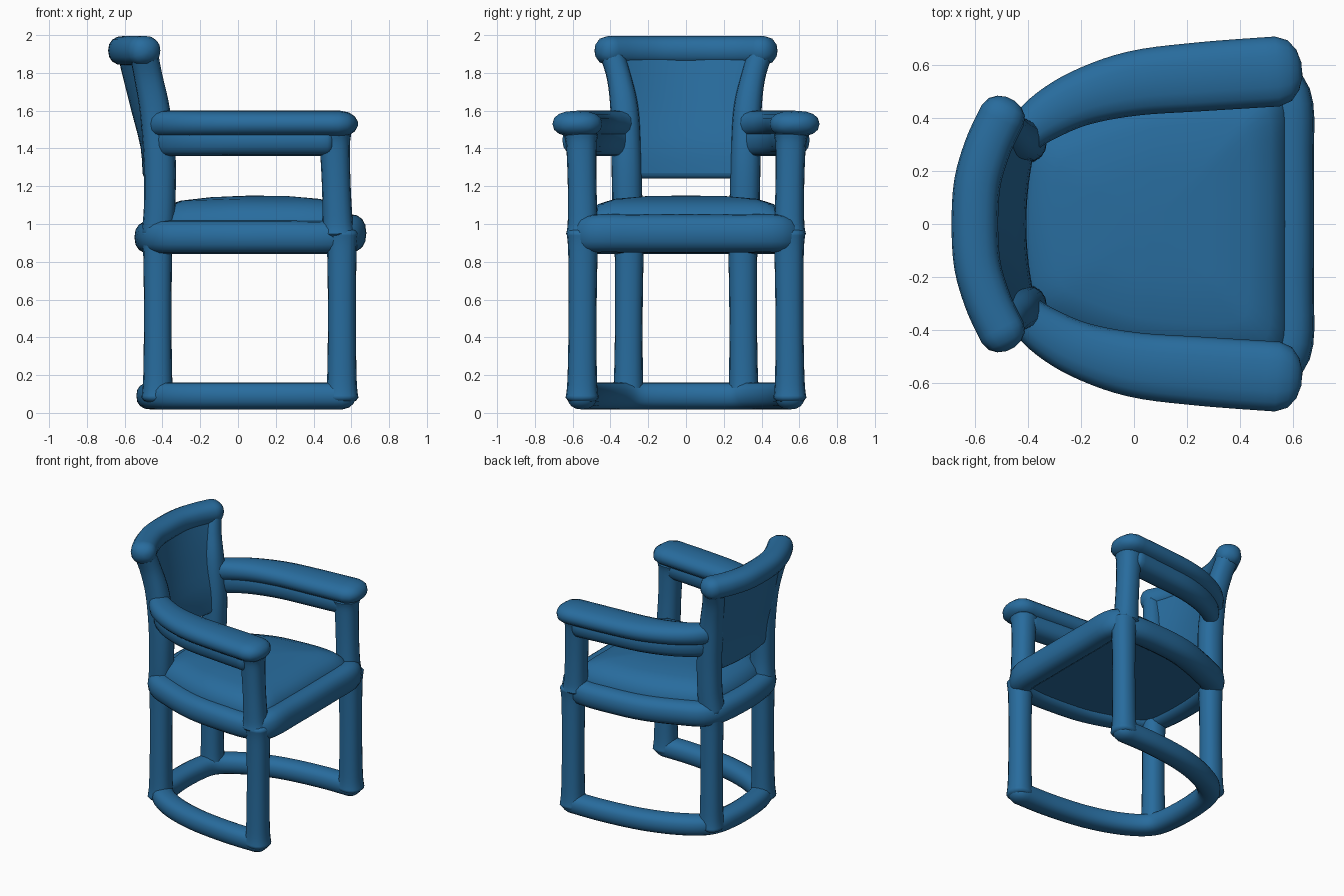
import bpy, bmesh, math
from mathutils import Vector

cube = bpy.data.objects.get("Cube")
if cube:
    bpy.data.objects.remove(cube, do_unlink=True)

blue = bpy.data.materials.new("blue")
blue.use_nodes = True
BLUE = (0.021, 0.15, 0.34, 1)
blue.diffuse_color = BLUE
blue.node_tree.nodes["Principled BSDF"].inputs["Base Color"].default_value = BLUE
SIDES = 16


def finish(name, bm, mirror=False):
    """Turn a bmesh into a smooth blue object, optionally paired across y."""
    bmesh.ops.recalc_face_normals(bm, faces=bm.faces)
    mesh = bpy.data.meshes.new(name)
    bm.to_mesh(mesh)
    bm.free()
    mesh.materials.append(blue)
    ob = bpy.data.objects.new(name, mesh)
    bpy.context.collection.objects.link(ob)
    if mirror:
        mod = ob.modifiers.new("pair", 'MIRROR')
        mod.use_axis = (False, True, False)
        mod.use_mirror_merge = False
    bpy.ops.object.select_all(action='DESELECT')
    ob.select_set(True)
    bpy.context.view_layer.objects.active = ob
    bpy.ops.object.shade_smooth_by_angle(angle=math.radians(50))
    return ob


def spline(points, closed=False, steps=5):
    """Catmull-Rom curve through points of any dimension."""
    pts = [Vector(p) for p in points]
    n = len(pts)
    pick = (lambda i: pts[i % n]) if closed else (lambda i: pts[min(max(i, 0), n - 1)])
    out = []
    for i in range(n if closed else n - 1):
        a, b, c, d = (pick(i + k) for k in (-1, 0, 1, 2))
        for s in range(steps):
            t = s / steps
            out.append(0.5 * (2 * b + (c - a) * t + (2 * a - 5 * b + 4 * c - d) * t * t
                              + (3 * b - a - 3 * c + d) * t ** 3))
    return out if closed else out + [pts[-1]]


def loft(bm, rings, closed=False):
    """Skin a list of point rings, capping the ends when open."""
    rows = [[bm.verts.new(p) for p in ring] for ring in rings]
    n = len(rows[0])
    pairs = list(zip(rows, rows[1:])) + ([(rows[-1], rows[0])] if closed else [])
    for a, b in pairs:
        for j in range(n):
            k = (j + 1) % n
            bm.faces.new((a[j], a[k], b[k], b[j]))
    if not closed:
        bm.faces.new(rows[0])
        bm.faces.new(rows[-1])


def tube(name, points, closed=False, mirror=False, cap=0.08, up=(0, 0, 1)):
    """Sweep a rounded section; each point is x, y, z, half width, half height."""
    path = spline(points, closed)
    n = len(path)
    up = Vector(up)

    def ring(i, push=0.0, scale=1.0):
        here = path[i]
        a = path[(i - 1) % n] if closed else path[max(i - 1, 0)]
        b = path[(i + 1) % n] if closed else path[min(i + 1, n - 1)]
        way = (Vector(b[:3]) - Vector(a[:3])).normalized()
        side = way.cross(up).normalized()
        top = side.cross(way)
        pts = []
        for j in range(SIDES):
            t = math.tau * j / SIDES
            c, s = math.cos(t), math.sin(t)
            c, s = (math.copysign(abs(v) ** 0.85, v) for v in (c, s))
            pts.append(Vector(here[:3]) + way * push
                       + side * c * here[3] * scale + top * s * here[4] * scale)
        return pts

    rings = [ring(i) for i in range(n)]
    if not closed:
        ends = [(math.sin(math.radians(a)) * cap, math.cos(math.radians(a)))
                for a in (30, 55, 78)]
        rings = ([ring(0, -p, s) for p, s in reversed(ends)] + rings
                 + [ring(n - 1, p, s) for p, s in ends])
    bm = bmesh.new()
    loft(bm, rings, closed)
    return finish(name, bm, mirror)


def both_sides(half):
    """Extend a half path to its reflection across y."""
    return half + [(p[0], -p[1]) + tuple(p[2:]) for p in reversed(half)]


# Floor runner: a U open at the front
runner = [(0.55, 0.55), (0.3, 0.545), (0, 0.505), (-0.25, 0.42), (-0.41, 0.3), (-0.455, 0.12)]
tube("floor_runner", both_sides([(x, y, 0.09, 0.078, 0.072) for x, y in runner]), cap=0.075)

# Legs with slightly flared joints
def post(name, low, high, r):
    low, high = Vector(low), Vector(high)
    shape = ((0, 1.12), (0.12, 1), (0.5, 0.95), (0.88, 1), (1, 1.12))
    tube(name, [(*low.lerp(high, t), r * f, r * f) for t, f in shape],
         mirror=True, cap=0.03, up=(1, 0, 0))

post("front_legs", (0.55, 0.55, 0.08), (0.55, 0.545, 0.95), 0.078)
post("back_legs", (-0.425, 0.305, 0.08), (-0.425, 0.3, 0.95), 0.077)
post("arm_posts", (0.53, 0.545, 0.95), (0.51, 0.555, 1.47), 0.08)

# Seat frame ring
rail = [(0.59, 0.22), (0.58, 0.48), (0.47, 0.535), (0.25, 0.535), (0, 0.505),
        (-0.25, 0.42), (-0.41, 0.33), (-0.455, 0.14)]
tube("seat_frame", both_sides([(x, y, 0.95 if x > 0.5 else 0.93, 0.088, 0.1 if x > 0.5 else 0.088)
                               for x, y in rail]), closed=True)

# Domed seat cushion filling the frame
outline = spline(both_sides(rail), True, 4)
bm = bmesh.new()
rings = []
for scale, z in ((0.3, 0.88), (0.95, 0.88), (1, 0.93), (0.98, 1.02), (0.94, 1.065),
                 (0.86, 1.105), (0.7, 1.133), (0.4, 1.147), (0.1, 1.15)):
    rings.append([(0.06 + (p.x - 0.06) * scale, p.y * scale,
                   z - (0.03 * max(0, -p.x) * scale if z > 1 else 0)) for p in outline])
loft(bm, rings)
finish("seat_cushion", bm)

# Armrests: broad rounded pad over a narrower rail
arm = [(0.54, 0.575, 0.132), (0.25, 0.555, 0.13), (0, 0.53, 0.122),
       (-0.2, 0.475, 0.105), (-0.34, 0.4, 0.09), (-0.43, 0.32, 0.07)]
tube("armrest_pads", [(x, y, 1.53, w, 0.07) for x, y, w in arm], mirror=True, cap=0.095)
tube("armrest_rails", [(min(x, 0.48), y - 0.01, 1.445, w * 0.68, 0.085) for x, y, w in arm],
     mirror=True, cap=0.04)

# Back uprights, leaning and splaying into the crest
tube("back_uprights", [(-0.425, 0.3, 0.95, 0.085, 0.085), (-0.415, 0.31, 1.1, 0.08, 0.083),
                       (-0.415, 0.315, 1.35, 0.08, 0.085), (-0.44, 0.325, 1.6, 0.075, 0.08),
                       (-0.475, 0.355, 1.78, 0.065, 0.075), (-0.5, 0.395, 1.91, 0.065, 0.075)],
     mirror=True, cap=0.03, up=(1, 0, 0))

# Curved back panel
levels = spline([(1.24, -0.455, 0.27, 0.03), (1.4, -0.465, 0.32, 0.04), (1.6, -0.515, 0.34, 0.06),
                 (1.8, -0.565, 0.37, 0.09), (1.93, -0.595, 0.41, 0.11)], steps=3)
bm = bmesh.new()
rings = []
for z, x, half, bow in levels:
    us = [k / 6 for k in range(-6, 7)]
    front = [(x + bow * u * u + 0.05, half * u, z) for u in us]
    back = [(x + bow * u * u - 0.05, half * u, z) for u in reversed(us)]
    rings.append(front + back)
loft(bm, rings)
panel = finish("back_panel", bm)
bevel = panel.modifiers.new("soft_edges", 'BEVEL')
bevel.width = 0.03
bevel.segments = 3
bevel.limit_method = 'ANGLE'
bevel.angle_limit = math.radians(50)

# Rolled crest along the top of the back
crest = [(-0.495, 0.41), (-0.555, 0.28), (-0.595, 0.12)]
tube("back_crest", both_sides([(x, y, 1.918, 0.088, 0.078) for x, y in crest]), cap=0.07)
